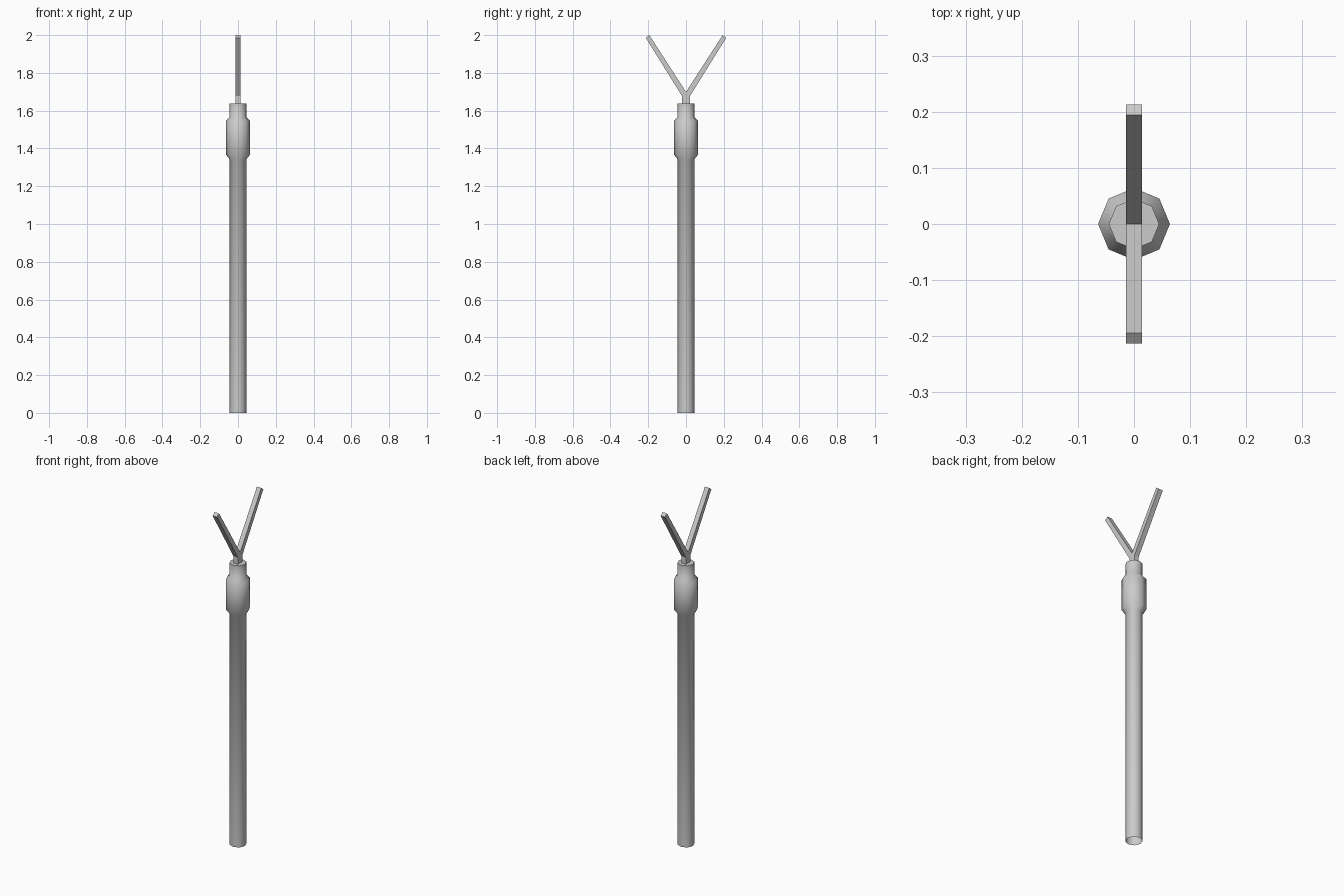
import bpy, bmesh, math

if "Cube" in bpy.data.objects:
    bpy.data.objects.remove(bpy.data.objects["Cube"])


def make_object(name, bm):
    bmesh.ops.recalc_face_normals(bm, faces=bm.faces[:])
    mesh = bpy.data.meshes.new(name)
    bm.to_mesh(mesh)
    bm.free()
    obj = bpy.data.objects.new(name, mesh)
    bpy.context.collection.objects.link(obj)
    return obj


def lathe(name, profile, sides=8):
    bm = bmesh.new()
    rings = []
    for r, z in profile:
        rings.append([bm.verts.new((r * math.cos(a), r * math.sin(a), z))
                      for a in (math.tau * i / sides for i in range(sides))])
    for low, high in zip(rings, rings[1:]):
        for i in range(sides):
            j = (i + 1) % sides
            bm.faces.new((low[i], low[j], high[j], high[i]))
    bm.faces.new(rings[-1])
    return make_object(name, bm)


# Eight-sided pole with a swollen collar, closed at the top
pole = lathe("pole_with_collar", [(0.045, 0), (0.045, 1.343), (0.064, 1.368),
                                  (0.064, 1.545), (0.045, 1.565), (0.045, 1.638)])
bpy.context.view_layer.objects.active = pole
pole.select_set(True)
bpy.ops.object.shade_smooth_by_angle(angle=math.radians(60))

# Y-shaped fork: half outline (y, z), mirrored and extruded along x
half = [(0.021, 1.636), (0.021, 1.677), (0.213, 1.986), (0.194, 2.0)]
outline = half + [(0, 1.699)] + [(-y, z) for y, z in reversed(half)]
bm = bmesh.new()
face = bm.faces.new([bm.verts.new((-0.014, y, z)) for y, z in outline])
side = bmesh.ops.extrude_face_region(bm, geom=[face], use_keep_orig=True)
bmesh.ops.translate(bm, vec=(0.028, 0, 0),
                    verts=[g for g in side["geom"] if isinstance(g, bmesh.types.BMVert)])
fork = make_object("fork", bm)
